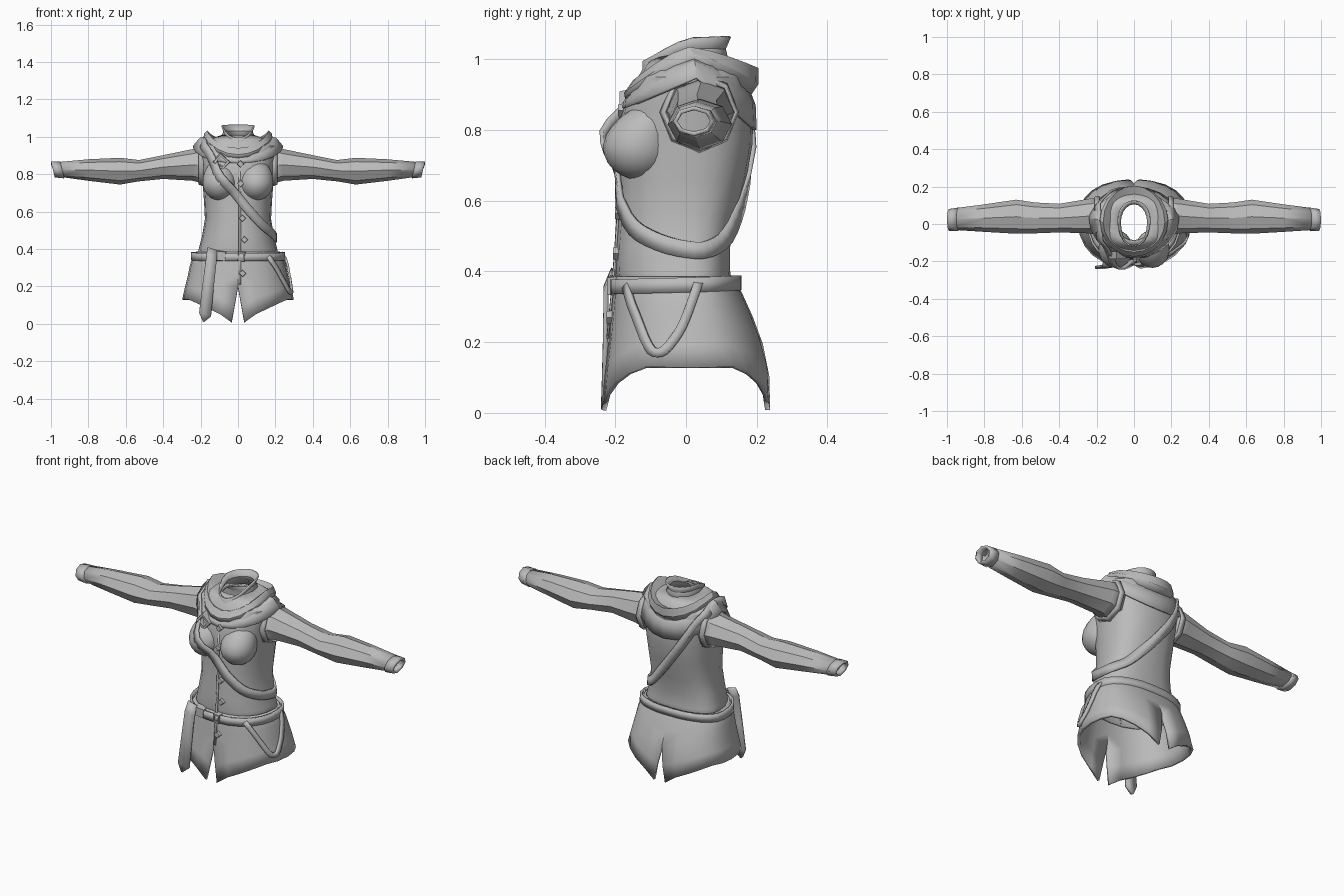
import bpy, bmesh, math
from mathutils import Vector, Matrix
from mathutils.bvhtree import BVHTree

if "Cube" in bpy.data.objects:
    bpy.data.objects.remove(bpy.data.objects["Cube"])

cloth = bpy.data.materials.new("plain grey cloth")
cloth.use_nodes = True
GREY = (0.5, 0.5, 0.5, 1)
cloth.diffuse_color = GREY
cloth.node_tree.nodes["Principled BSDF"].inputs["Base Color"].default_value = GREY


def finish(name, bm, thick=0.0, offset=-1, angle=30):
    """Turn a bmesh into a shaded object, with optional cloth thickness."""
    bmesh.ops.remove_doubles(bm, verts=bm.verts, dist=0.0005)
    bmesh.ops.recalc_face_normals(bm, faces=bm.faces)
    mesh = bpy.data.meshes.new(name)
    bm.to_mesh(mesh)
    bm.free()
    mesh.materials.append(cloth)
    ob = bpy.data.objects.new(name, mesh)
    bpy.context.collection.objects.link(ob)
    if thick:
        mod = ob.modifiers.new("thickness", "SOLIDIFY")
        mod.thickness, mod.offset = thick, offset
    bpy.ops.object.select_all(action="DESELECT")
    ob.select_set(True)
    bpy.context.view_layer.objects.active = ob
    bpy.ops.object.shade_smooth_by_angle(angle=math.radians(angle))
    return ob


def loft(rows, closed=True, wrap=False):
    """Skin a list of equal-length point rows."""
    bm = bmesh.new()
    vs = [[bm.verts.new(p) for p in row] for row in rows]
    if wrap:
        vs.append(vs[0])
    n = len(rows[0])
    for a, b in zip(vs, vs[1:]):
        for i in range(n if closed else n - 1):
            j = (i + 1) % n
            bm.faces.new((a[i], a[j], b[j], b[i]))
    return bm


def power(v, e):
    return math.copysign(abs(v) ** e, v)


def section(z, half, front, back, t, mid=0.02):
    """Point on a rounded body section; t = 0 is the front, pi the back."""
    c, s = math.cos(t), math.sin(t)
    depth = (mid - front) if c > 0 else (back - mid)
    return Vector((half * power(s, 0.85), mid - depth * power(c, 0.85), z))


def circle(n):
    return [2 * math.pi * i / n for i in range(n)]


# Bodice: stacked sections from waist to neck (z, half width, front, back)
body = [(0.33, 0.225, -0.19, 0.135), (0.40, 0.21, -0.198, 0.125), (0.47, 0.192, -0.197, 0.125),
        (0.56, 0.177, -0.19, 0.145), (0.66, 0.182, -0.187, 0.17), (0.76, 0.19, -0.187, 0.188),
        (0.84, 0.197, -0.185, 0.19), (0.90, 0.205, -0.165, 0.18), (0.95, 0.215, -0.135, 0.165),
        (0.985, 0.165, -0.115, 0.14), (1.01, 0.085, -0.09, 0.11)]
bodice = finish("bodice", loft([[section(*r, t) for t in circle(20)] for r in body]), 0.006)

# Bust
busts = []
for side, label in ((1, "left"), (-1, "right")):
    bm = bmesh.new()
    bmesh.ops.create_uvsphere(bm, u_segments=18, v_segments=12, radius=1)
    for v in bm.verts:
        x, y, z = v.co
        rise = 0.125 if z > 0 else 0.095
        back = 0.05 * max(z, 0) ** 1.5
        v.co = (side * (0.098 + 0.092 * x), -0.135 + 0.1 * y + back, 0.755 + rise * z)
    busts.append(finish(label + "_bust", bm, angle=50))

# Skirt: two mirrored panels joined above the front and back slits
flare = [(0.385, 0.225, -0.2, 0.135), (0.34, 0.252, -0.206, 0.158), (0.24, 0.272, -0.215, 0.203),
         (0.14, 0.298, -0.227, 0.235), (0.0, 0.31, -0.24, 0.238)]


def flare_at(z):
    for a, b in zip(flare, flare[1:]):
        if z >= b[0]:
            k = (z - b[0]) / (a[0] - b[0])
            return [p * k + q * (1 - k) for p, q in zip(a, b)]
    return flare[-1]


bm = bmesh.new()
for side in (1, -1):
    cols = []
    for i in range(13):
        t = math.pi * i / 12
        hem_x = abs(section(*flare[-1], t).x)
        hem = 0.008 + 0.122 * min(1, hem_x / 0.27)
        col = []
        for k in (0, 0.13, 0.3, 0.5, 0.75, 1):
            z = 0.385 + (hem - 0.385) * k
            p = section(*flare_at(z), t)
            if i in (0, 12):
                p.x = max(0, 0.036 * (0.2 - z) / 0.2)
            p.x *= side
            col.append(p)
        cols.append(col)
    part = loft(cols, closed=False)
    tmp = bpy.data.meshes.new("skirt_half")
    part.to_mesh(tmp)
    part.free()
    bm.from_mesh(tmp)
    bpy.data.meshes.remove(tmp)
skirt = finish("skirt", bm, 0.014)

# Combined outer surface that the straps lie on
bm = bmesh.new()
for ob in [bodice, skirt] + busts:
    bm.from_mesh(ob.data)
surface = BVHTree.FromBMesh(bm)
bm.free()


def drape(p, lift):
    """Drop a point onto the garment from outside."""
    p = Vector(p)
    core = Vector((0, 0.02, min(p.z, 0.86)))
    out = (p - core).normalized()
    hit = surface.ray_cast(core + out, -out)[0]
    return (hit if hit else p) + out * lift, out


def strap(name, pts, width, closed=False, lift=0.004, thick=0.012, steps=4, relax=2):
    """Flat band through control points, laid on the garment."""
    pts = [Vector(p) for p in pts]
    ends = pts[1:] + pts[:1] if closed else pts[1:]
    dense = [a.lerp(b, i / steps) for a, b in zip(pts, ends) for i in range(steps)]
    if not closed:
        dense.append(pts[-1])
    laid = [drape(p, lift) for p in dense]
    pos, outs = [q[0] for q in laid], [q[1] for q in laid]
    n = len(pos)
    inner = range(n) if closed else range(1, n - 1)
    for _ in range(relax):
        old = list(pos)
        for i in inner:
            avg = (old[i - 1] + old[i] * 2 + old[(i + 1) % n]) / 4
            pos[i] = avg + outs[i] * max(0, (old[i] - avg).dot(outs[i]))
    rows = []
    for i in range(n):
        nxt = pos[(i + 1) % n] if closed or i < n - 1 else pos[i]
        prv = pos[i - 1] if closed or i else pos[i]
        across = (nxt - prv).cross(outs[i]).normalized() * width / 2
        rows.append([pos[i] - across, pos[i] + across])
    return finish(name, loft(rows, closed=False, wrap=closed), thick, 0)


# Shoulder sash, belt and hanging side strap
strap("sash", [(-0.2, -0.06, 0.98), (-0.16, -0.18, 0.88), (-0.06, -0.22, 0.75), (0.05, -0.22, 0.62),
               (0.15, -0.17, 0.52), (0.2, -0.05, 0.47), (0.2, 0.05, 0.455), (0.14, 0.12, 0.49),
               (0.02, 0.17, 0.62), (-0.1, 0.19, 0.78), (-0.18, 0.15, 0.91), (-0.21, 0.05, 0.99)],
      0.048, closed=True, lift=0.008)
strap("belt", [section(0.362 + 0.006 * math.cos(t + math.pi), 0.25, -0.2, 0.16, t) for t in circle(24)],
      0.042, closed=True, lift=0.007, steps=1, relax=1)
strap("side_strap", [(0.17, -0.18, 0.36), (0.26, -0.15, 0.25), (0.28, -0.1, 0.17), (0.28, -0.06, 0.17),
                     (0.28, -0.01, 0.24), (0.25, 0.04, 0.38)], 0.026, lift=0.009)

# Hanging belt end with a pointed tip
rows = [[(x - w, y, z + w * 0.3), (x + w, y, z - w * 0.3)] for x, y, z, w in
        ((-0.138, -0.205, 0.40, 0.026), (-0.142, -0.226, 0.35, 0.028), (-0.16, -0.228, 0.2, 0.03),
         (-0.176, -0.232, 0.05, 0.032), (-0.184, -0.234, 0.012, 0.004))]
finish("belt_end", loft(rows, closed=False), 0.014, 0)


def plate(name, x, z, w, h, roll, depth=0.016, y=-0.3, hole=False):
    """Small bevelled block or open frame resting on the front."""
    spot, _ = drape((x, y, z), 0.006)
    rim = [(-w, -h), (w, -h), (w, h), (-w, h)]
    turn = Matrix.Rotation(roll, 3, "Y")
    rings = [(1, 0.5), (0.85, -0.5)]
    if hole:
        rings += [(0.55, -0.5), (0.55, 0.5)]
    bm = loft([[spot + turn @ Vector((a * s, d * depth, b * s)) for a, b in rim] for s, d in rings], wrap=hole)
    if not hole:
        bmesh.ops.holes_fill(bm, edges=bm.edges)
    finish(name, bm)


# Buttons and buckles
for i, (x, z) in enumerate(((0.02, 0.855), (0.022, 0.75), (0.036, 0.565), (0.05, 0.45), (0.033, 0.27))):
    plate("button_%d" % (i + 1), x, z, 0.014, 0.014, math.pi / 4)
plate("belt_buckle", 0.025, 0.36, 0.02, 0.028, 0.1, 0.03, hole=True)
plate("belt_knot", -0.14, 0.363, 0.032, 0.028, 0.1, 0.036)
plate("sash_buckle", -0.15, 0.87, 0.038, 0.034, math.radians(42), 0.04, hole=True)

# Overlapping front closing edge
rows = [[drape((x, -0.3, z), 0.004)[0] for x in (0.006, 0.022)] for z in (0.88, 0.7, 0.56, 0.45, 0.34, 0.21)]
finish("front_placket", loft(rows, closed=False), 0.006, 0)


def neck_ring(front, side, back, n=20, bend=1.4):
    """Ring given by its (y, z) front, (x, y, z) side and (y, z) back."""
    ring = []
    for t in circle(n):
        c, s = math.cos(t), math.sin(t)
        y, z = front if c > 0 else back
        k = abs(c) ** bend
        ring.append((side[0] * s, side[1] + (y - side[1]) * abs(c), side[2] + (z - side[2]) * k))
    return ring


# Standing collar, lowered hood and shoulder cape
finish("collar", loft([neck_ring((-0.135, 0.93), (0.09, 0.01, 0.98), (0.115, 0.98)),
                       neck_ring((-0.115, 0.97), (0.07, 0.01, 1.03), (0.105, 1.03)),
                       neck_ring((-0.115, 0.995), (0.082, 0.02, 1.062), (0.12, 1.066))]), 0.008)
finish("hood", loft([neck_ring((-0.125, 0.92), (0.085, 0.01, 0.985), (0.125, 0.97)),
                     neck_ring((-0.135, 0.935), (0.12, 0.01, 0.99), (0.155, 0.955)),
                     neck_ring((-0.15, 0.94), (0.165, 0.01, 1.035), (0.205, 0.975)),
                     neck_ring((-0.175, 0.905), (0.182, 0.02, 1.015), (0.205, 0.93)),
                     neck_ring((-0.172, 0.885), (0.185, 0.02, 0.985), (0.185, 0.90))]), 0.008)
finish("shoulder_cape", loft([neck_ring((-0.15, 0.92), (0.15, 0.02, 1.01), (0.17, 0.94)),
                              neck_ring((-0.18, 0.875), (0.205, 0.025, 0.995), (0.197, 0.87)),
                              neck_ring((-0.183, 0.86), (0.242, 0.03, 0.95), (0.2, 0.80), bend=1)]), 0.01)

# Sleeves and cuffs: (x, y low, y high, z low, z high)
arm = [(0.17, -0.065, 0.14, 0.745, 0.955), (0.24, -0.05, 0.135, 0.765, 0.935), (0.4, -0.045, 0.108, 0.775, 0.902),
       (0.53, -0.05, 0.115, 0.762, 0.876), (0.63, -0.052, 0.13, 0.745, 0.888),
       (0.8, -0.042, 0.105, 0.765, 0.88), (0.96, -0.032, 0.085, 0.785, 0.865)]
cuff = [(0.945, -0.038, 0.088, 0.778, 0.868), (0.995, -0.036, 0.08, 0.783, 0.868)]
shoulder_seam = [(0.185, -0.075, 0.15, 0.735, 0.965), (0.212, -0.066, 0.145, 0.745, 0.955)]


def tube(rings, side):
    rows = []
    for x, y0, y1, z0, z1 in rings:
        rows.append([(side * (x + 0.01 * math.sin(t) * (x > 0.9) - 0.005 * (x > 0.9)),
                      (y0 + y1) / 2 + (y1 - y0) / 2 * math.cos(t),
                      (z0 + z1) / 2 + (z1 - z0) / 2 * math.sin(t)) for t in circle(8)])
    return loft(rows)


for side, label in ((1, "left"), (-1, "right")):
    finish(label + "_sleeve", tube(arm, side), 0.008)
    finish(label + "_cuff", tube(cuff, side), 0.012)
    finish(label + "_shoulder_seam", tube(shoulder_seam, side), 0.01)
